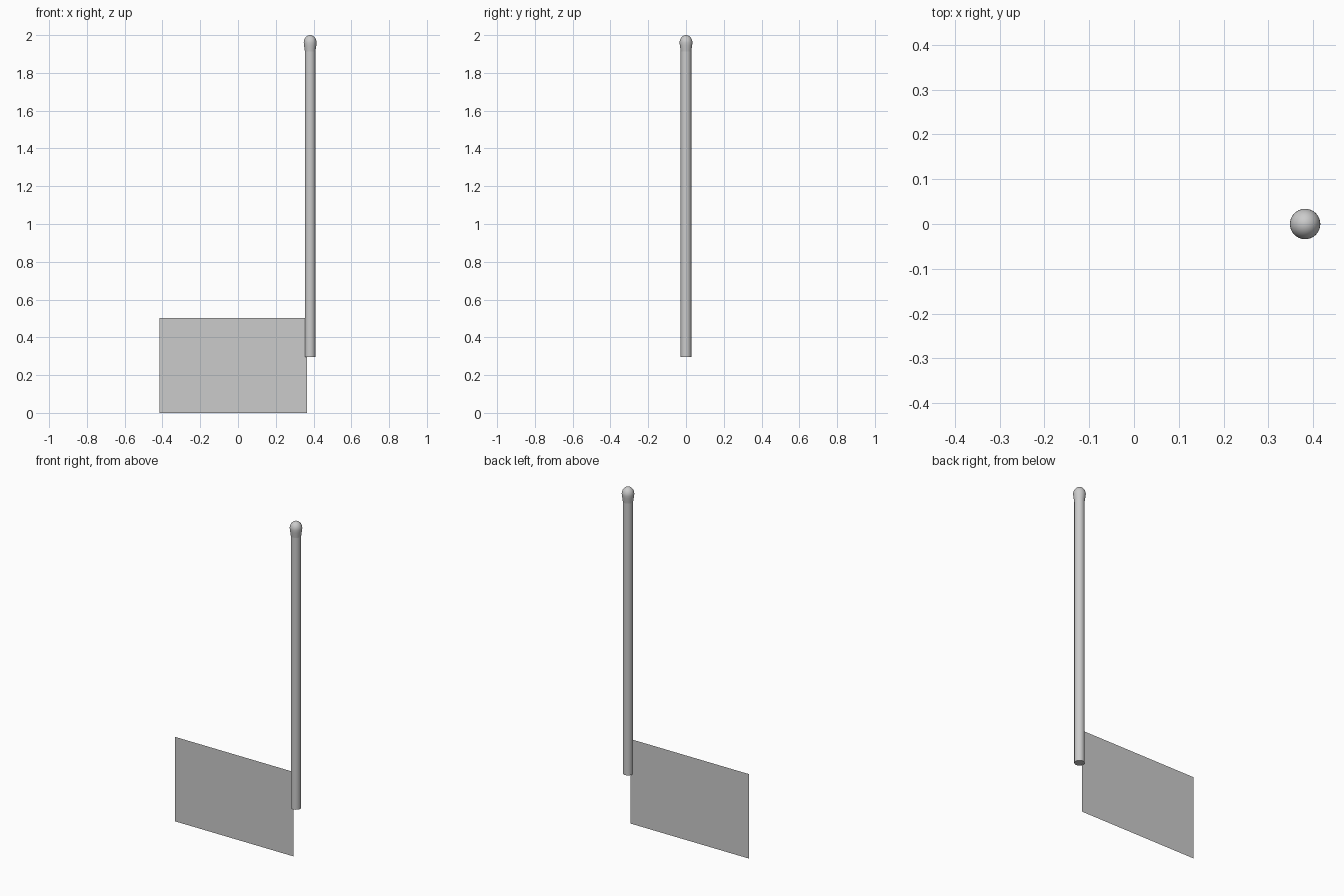
import bpy, bmesh, math

if "Cube" in bpy.data.objects:
    bpy.data.objects.remove(bpy.data.objects["Cube"])

POLE_X = 0.382
SIDES = 32

grey = bpy.data.materials.new("light_grey")
grey.diffuse_color = (0.6, 0.6, 0.6, 1)
grey.use_nodes = True
grey.node_tree.nodes["Principled BSDF"].inputs["Base Color"].default_value = grey.diffuse_color


def make_object(name, bm):
    mesh = bpy.data.meshes.new(name)
    bm.to_mesh(mesh)
    bm.free()
    mesh.materials.append(grey)
    obj = bpy.data.objects.new(name, mesh)
    bpy.context.collection.objects.link(obj)
    return obj


def lathe(name, profile):
    """Spin (radius, height) points around the pole axis and smooth the result."""
    bm = bmesh.new()
    verts = [bm.verts.new((POLE_X + r, 0, z)) for r, z in profile]
    edges = [bm.edges.new(pair) for pair in zip(verts, verts[1:])]
    bmesh.ops.spin(bm, geom=verts + edges, cent=(POLE_X, 0, 0), axis=(0, 0, 1),
                   angle=math.tau, steps=SIDES, use_duplicate=False)
    bmesh.ops.remove_doubles(bm, verts=bm.verts, dist=1e-5)
    bmesh.ops.recalc_face_normals(bm, faces=bm.faces)
    obj = make_object(name, bm)
    bpy.ops.object.select_all(action='DESELECT')
    obj.select_set(True)
    bpy.context.view_layer.objects.active = obj
    bpy.ops.object.shade_smooth_by_angle(angle=math.radians(40))
    return obj


# Pole with a closed bottom
lathe("pole", [(0, 0.295), (0.028, 0.295), (0.028, 1.92)])

# Flared, rounded knob on top of the pole
dome = [(0.034 * math.cos(a), 1.96 + 0.04 * math.sin(a))
        for a in (math.pi / 2 * i / 8 for i in range(9))]
lathe("knob", [(0.028, 1.913), (0.0295, 1.925), (0.0325, 1.944)] + dome)

# Single-sheet flag panel
bm = bmesh.new()
bm.faces.new([bm.verts.new((x, 0, z)) for x, z in
              ((-0.416, 0), (0.365, 0), (0.365, 0.503), (-0.416, 0.503))])
make_object("flag_panel", bm)
